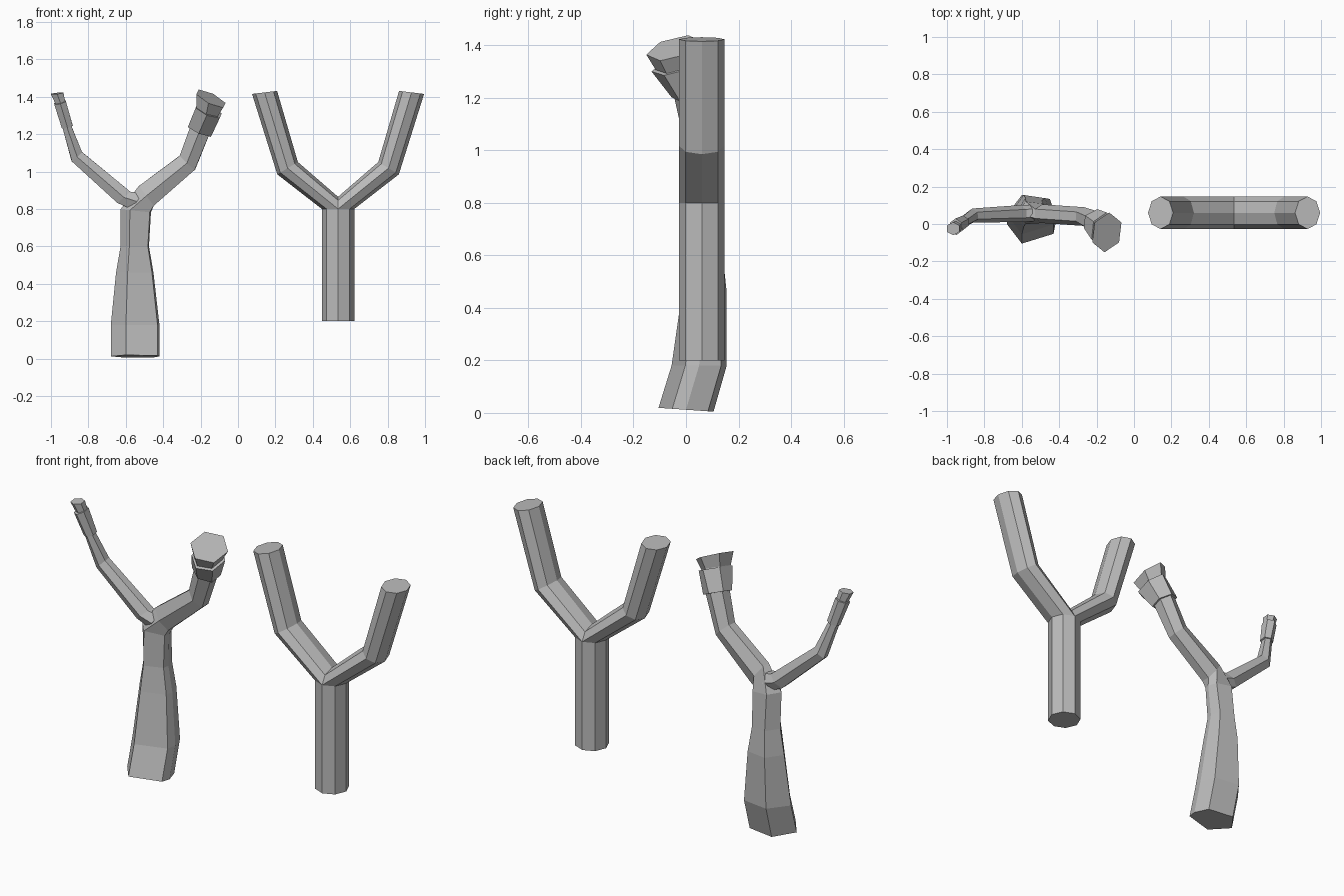
import bpy, bmesh
from math import cos, sin, pi
from mathutils import Vector

old = bpy.data.objects.get("Cube")
if old:
    bpy.data.objects.remove(old)

grey = bpy.data.materials.new("plain grey")
grey.use_nodes = True
COLOR = (0.5, 0.5, 0.5, 1)
grey.diffuse_color = COLOR
grey.node_tree.nodes["Principled BSDF"].inputs["Base Color"].default_value = COLOR


def loft(bm, rings, cap_start=True, cap_end=True):
    """Skin a list of equal-sized vertex rings."""
    rows = [[bm.verts.new(p) for p in ring] for ring in rings]
    n = len(rows[0])
    for a, b in zip(rows, rows[1:]):
        for i in range(n):
            j = (i + 1) % n
            bm.faces.new((a[i], a[j], b[j], b[i]))
    if cap_start:
        bm.faces.new(rows[0][::-1])
    if cap_end:
        bm.faces.new(rows[-1])


def finish(bm, name):
    bmesh.ops.remove_doubles(bm, verts=bm.verts, dist=0.0005)
    bmesh.ops.recalc_face_normals(bm, faces=bm.faces)
    mesh = bpy.data.meshes.new(name)
    bm.to_mesh(mesh)
    bm.free()
    mesh.materials.append(grey)
    obj = bpy.data.objects.new(name, mesh)
    bpy.context.collection.objects.link(obj)


# Cross-sections, starting at the front ridge
HEX = [(0, -1), (1, -.5), (1, .5), (0, 1), (-1, .5), (-1, -.5)]
GRIP = [(-.38, -1), (.92, -.5), (1, 0), (.77, .8), (-.38, 1), (-1, 0)]


def ring(center, normal, ru, rv, section=HEX):
    n = Vector(normal).normalized()
    v = Vector((0, 1, 0))
    v = (v - n * v.dot(n)).normalized()
    u = v.cross(n)
    return [Vector(center) + u * ru * a + v * rv * b for a, b in section]


def tube(name, *rings):
    bm = bmesh.new()
    loft(bm, rings)
    finish(bm, name)


# Carved fork: grip flowing into the thick arm
UP = (0, 0, 1)
THICK = (.42, -.3, 1)
THIN = (-.27, -.2, 1)
tube("carved_grip_and_thick_arm",
     ring((-.55, 0, .012), (0, .07, 1), .13, .105, GRIP),
     ring((-.55, .05, .18), UP, .13, .105, GRIP),
     ring((-.552, .07, .46), UP, .1, .085, GRIP),
     ring((-.552, .07, .6), UP, .076, .07, GRIP),
     ring((-.547, .06, .79), (.1, 0, 1), .082, .06, GRIP),
     ring((-.49, .055, .87), (.8, 0, .6), .066, .05),
     ring((-.27, .04, 1.048), (.68, -.1, .73), .055, .05),
     ring((-.2, .01, 1.23), THICK, .055, .06),
     ring((-.16, -.035, 1.33), THICK, .062, .085),
     ring((-.145, -.045, 1.39), (.5, -.3, 1), .08, .11))
tube("thick_arm_sleeve",
     ring((-.203, .012, 1.22), THICK, .067, .07),
     ring((-.157, -.035, 1.325), THICK, .07, .1))

# Carved fork: thin arm
tube("thin_arm",
     ring((-.54, .058, .84), (-.8, 0, .5), .05, .045),
     ring((-.61, .056, .862), (-.65, 0, .75), .046, .045),
     ring((-.862, .045, 1.08), (-.68, -.1, .73), .037, .038),
     ring((-.915, .01, 1.24), THIN, .024, .03),
     ring((-.95, -.015, 1.37), THIN, .027, .03),
     ring((-.967, -.025, 1.418), (-.1, -.1, 1), .033, .035))
tube("thin_arm_sleeve",
     ring((-.913, .01, 1.24), THIN, .03, .036),
     ring((-.952, -.015, 1.37), THIN, .032, .045))

# Plain fork: octagonal stem splitting into two mirrored arms
CX, CY, R = .535, .06, .087
ANGLES = [(cos(i * pi / 4), sin(i * pi / 4)) for i in range(8)]
bm = bmesh.new()
loft(bm, [[(CX + R * c, CY + R * s, z) for c, s in ANGLES] for z in (.2, .8)],
     cap_end=False)
for side in (1, -1):
    crotch = [(CX + side * R * max(c, 0), CY + R * s, .8 + .065 * max(-c, 0))
              for c, s in ANGLES]
    bend = [(CX + side * (.27 + .055 * c), CY + R * s, 1.018 - .033 * c)
            for c, s in ANGLES]
    tip = [(CX + side * (.393 + .067 * c), CY + R * s, 1.423 - .008 * c)
           for c, s in ANGLES]
    loft(bm, [crotch, bend, tip], cap_start=False)
finish(bm, "plain_fork")
